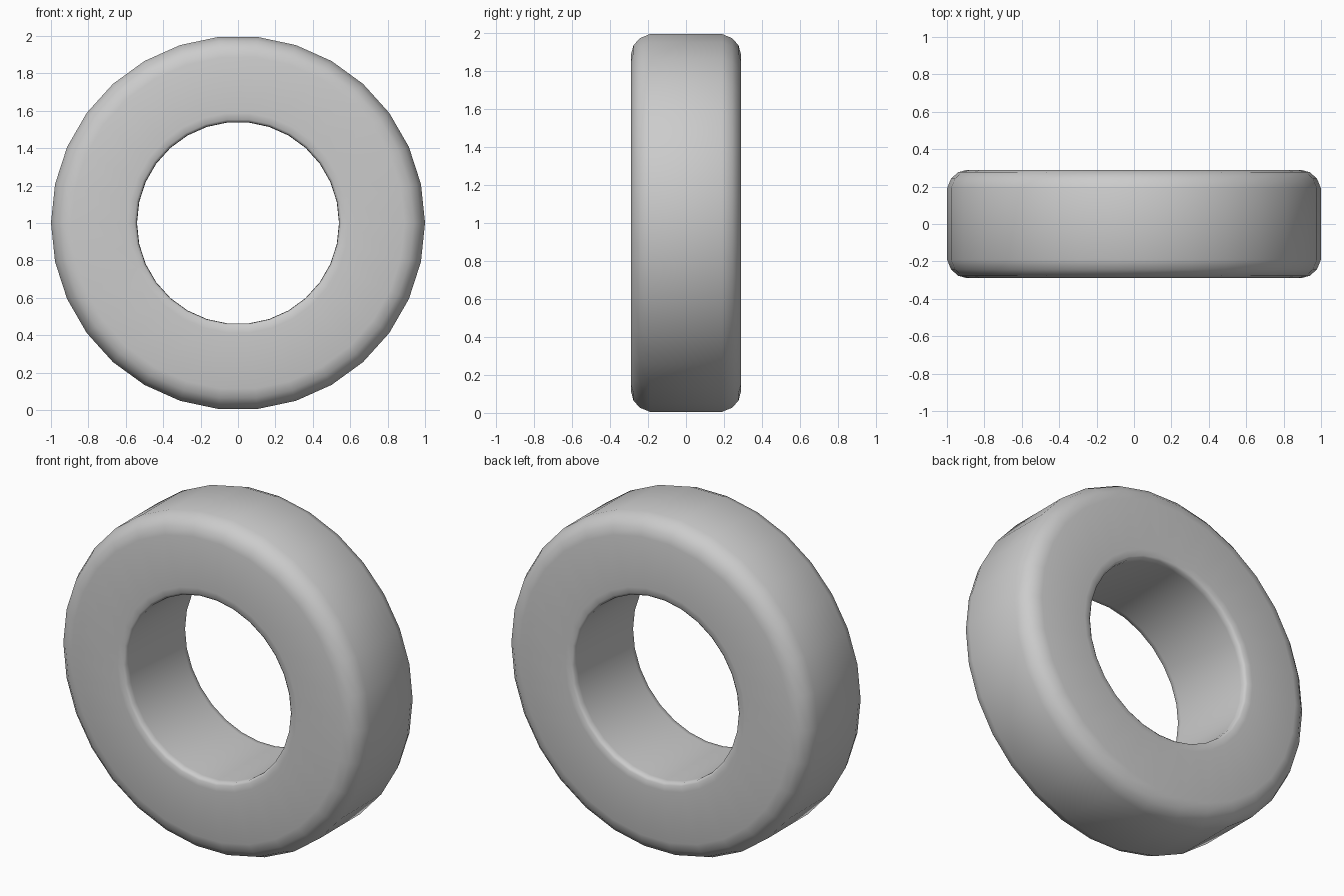
import bpy, bmesh, math

if "Cube" in bpy.data.objects:
    bpy.data.objects.remove(bpy.data.objects["Cube"])

SEGMENTS = 30
# Half cross-section (radius, y): bore centre to tread centre
half = [(0.54, 0.25), (0.542, 0.277), (0.555, 0.288), (0.59, 0.29),
        (0.89, 0.29), (0.94, 0.277), (0.978, 0.243), (1.0, 0.19)]
profile = half + [(r, -y) for r, y in reversed(half)]

# Ring: revolve the closed profile around the y axis
bm = bmesh.new()
rings = []
for i in range(SEGMENTS):
    a = 2 * math.pi * i / SEGMENTS
    rings.append([bm.verts.new((r * math.cos(a), y, 1.0 + r * math.sin(a)))
                  for r, y in profile])
n = len(profile)
for i in range(SEGMENTS):
    a, b = rings[i], rings[(i + 1) % SEGMENTS]
    for j in range(n):
        k = (j + 1) % n
        bm.faces.new((a[j], a[k], b[k], b[j]))
bmesh.ops.recalc_face_normals(bm, faces=bm.faces)

mesh = bpy.data.meshes.new("tire")
bm.to_mesh(mesh)
bm.free()
tire = bpy.data.objects.new("tire", mesh)
bpy.context.collection.objects.link(tire)

# Smooth shading
bpy.context.view_layer.objects.active = tire
tire.select_set(True)
bpy.ops.object.shade_smooth_by_angle(angle=math.radians(50))
